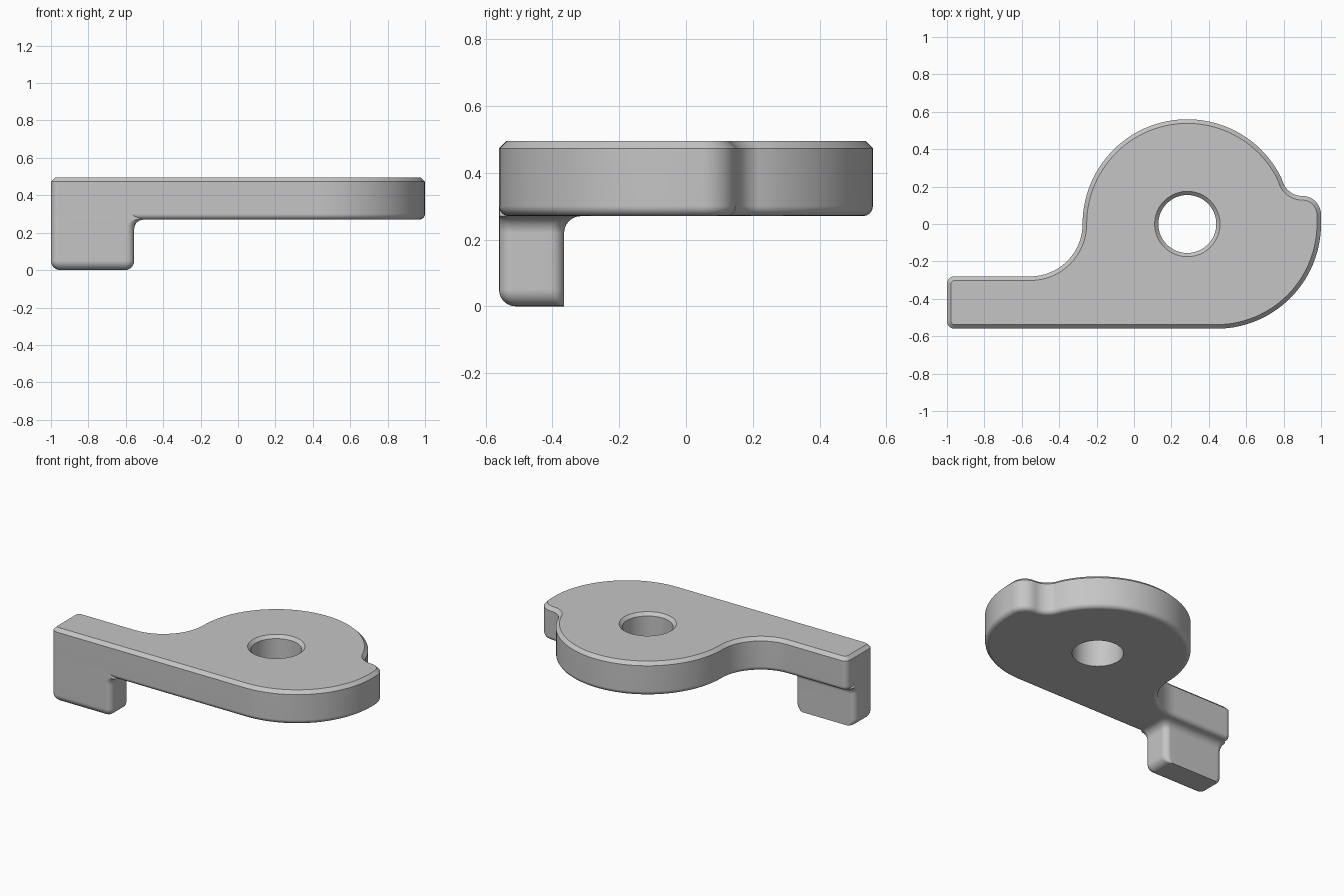
import bpy, bmesh, math
from mathutils import Vector

if "Cube" in bpy.data.objects:
    bpy.data.objects.remove(bpy.data.objects["Cube"])

grey = bpy.data.materials.new("plain grey")
grey.diffuse_color = (0.56, 0.56, 0.56, 1)
grey.use_nodes = True
grey.node_tree.nodes["Principled BSDF"].inputs["Base Color"].default_value = grey.diffuse_color


def arc(cx, cy, r, a0, a1, n):
    """Points on an arc, angles in degrees."""
    return [Vector((cx + r * math.cos(math.radians(a0 + (a1 - a0) * i / n)),
                    cy + r * math.sin(math.radians(a0 + (a1 - a0) * i / n)))) for i in range(n + 1)]


def inset(pts, d):
    """Move a counter-clockwise outline inwards by d."""
    out = []
    for i, p in enumerate(pts):
        a = (p - pts[i - 1]).normalized()
        b = (pts[(i + 1) % len(pts)] - p).normalized()
        na, nb = Vector((-a.y, a.x)), Vector((-b.y, b.x))
        out.append(p + (na + nb) * d / (1 + na.dot(nb)))
    return out


def ring(bm, pts, z):
    return [bm.verts.new((p.x, p.y, z)) for p in pts]


def bridge(bm, rings):
    for lo, hi in zip(rings, rings[1:]):
        for i in range(len(lo)):
            j = (i + 1) % len(lo)
            bm.faces.new((lo[i], lo[j], hi[j], hi[i]))


def finish(bm, name):
    bmesh.ops.recalc_face_normals(bm, faces=bm.faces)
    me = bpy.data.meshes.new(name)
    bm.to_mesh(me)
    bm.free()
    me.materials.append(grey)
    ob = bpy.data.objects.new(name, me)
    bpy.context.collection.objects.link(ob)
    bpy.ops.object.select_all(action='DESELECT')
    ob.select_set(True)
    bpy.context.view_layer.objects.active = ob
    bpy.ops.object.shade_smooth_by_angle(angle=math.radians(35))
    ob.modifiers.new("even shading", 'WEIGHTED_NORMAL').keep_sharp = True


# Lever plate: round body, thumb nose and straight arm, counter-clockwise
BOTTOM, TOP, ROUND, CHAMFER = 0.27, 0.495, 0.03, 0.022
meet = math.degrees(math.atan2(0.26, 0.615))                  # where nose fillet meets the body
outline = (arc(0.44, 0, 0.56, -90, 0, 28)                     # big lower curve
           + arc(0.9, 0.05, 0.1, 0, 90, 10)                   # nose tip
           + arc(0.9, 0.26, 0.11, 270, 180 + meet, 10)[1:]    # nose fillet
           + arc(0.285, 0, 0.56, meet, 180, 48)[1:]           # round body
           + arc(-0.555, 0, 0.28, 0, -90, 20)[1:]             # sweep to the arm
           + arc(-0.96, -0.32, 0.04, 90, 180, 5)              # arm end corners
           + arc(-0.96, -0.52, 0.04, 180, 270, 5))
bm = bmesh.new()
rings = []
for k in range(5):                                            # rounded lower edge
    t = math.radians(90 * k / 4)
    rings.append(ring(bm, inset(outline, ROUND * (1 - math.sin(t))), BOTTOM + ROUND * (1 - math.cos(t))))
rings.append(ring(bm, outline, TOP - CHAMFER))                # chamfered upper edge
rings.append(ring(bm, inset(outline, CHAMFER), TOP))
bridge(bm, rings)

# Pivot hole with a chamfered upper lip
hole = [ring(bm, arc(0.285, 0, r, 0, 352.5, 47), z)
        for r, z in ((0.155, BOTTOM), (0.155, TOP - 0.02), (0.175, TOP))]
bridge(bm, hole)
for outer, inner in ((rings[0], hole[0]), (rings[-1], hole[-1])):
    edges = [bm.edges.get((loop[i - 1], loop[i])) for loop in (outer, inner) for i in range(len(loop))]
    bmesh.ops.triangle_fill(bm, use_beauty=True, use_dissolve=False, edges=edges)
finish(bm, "lever_plate")

# Foot under the arm: rounded at the bottom, flared into the plate at the top
X0, X1, Y0, Y1, R, FLARE = -1.0, -0.555, -0.56, -0.365, 0.05, 0.05
levels = []                                                   # (height, inset, flare)
for k in range(7):
    t = math.radians(90 * k / 6)
    levels.append((R * (1 - math.cos(t)), R * (1 - math.sin(t)), 0))
for k in range(7):
    t = math.radians(90 * k / 6)
    levels.append((BOTTOM - FLARE + FLARE * math.sin(t), 0, FLARE * (1 - math.cos(t))))
levels.append((BOTTOM + ROUND + 0.01, 0, 0))                  # hidden root inside the plate
bm = bmesh.new()
rings = []
for z, d, f in levels:
    x0, x1, y0, y1 = X0 + d, X1 - d + f, Y0 + d, Y1 + f       # back edge stays sharp below
    c = 0.04 - d * 0.6
    pts = (arc(x0 + c, y0 + c, c, 180, 270, 5) + arc(x1 - c, y0 + c, c, 270, 360, 5)
           + arc(x1 - c, y1 - c, c, 0, 90, 5) + arc(x0 + c, y1 - c, c, 90, 180, 5))
    rings.append(ring(bm, pts, z))
bridge(bm, rings)
bm.faces.new(rings[0])
bm.faces.new(rings[-1])
finish(bm, "foot")
